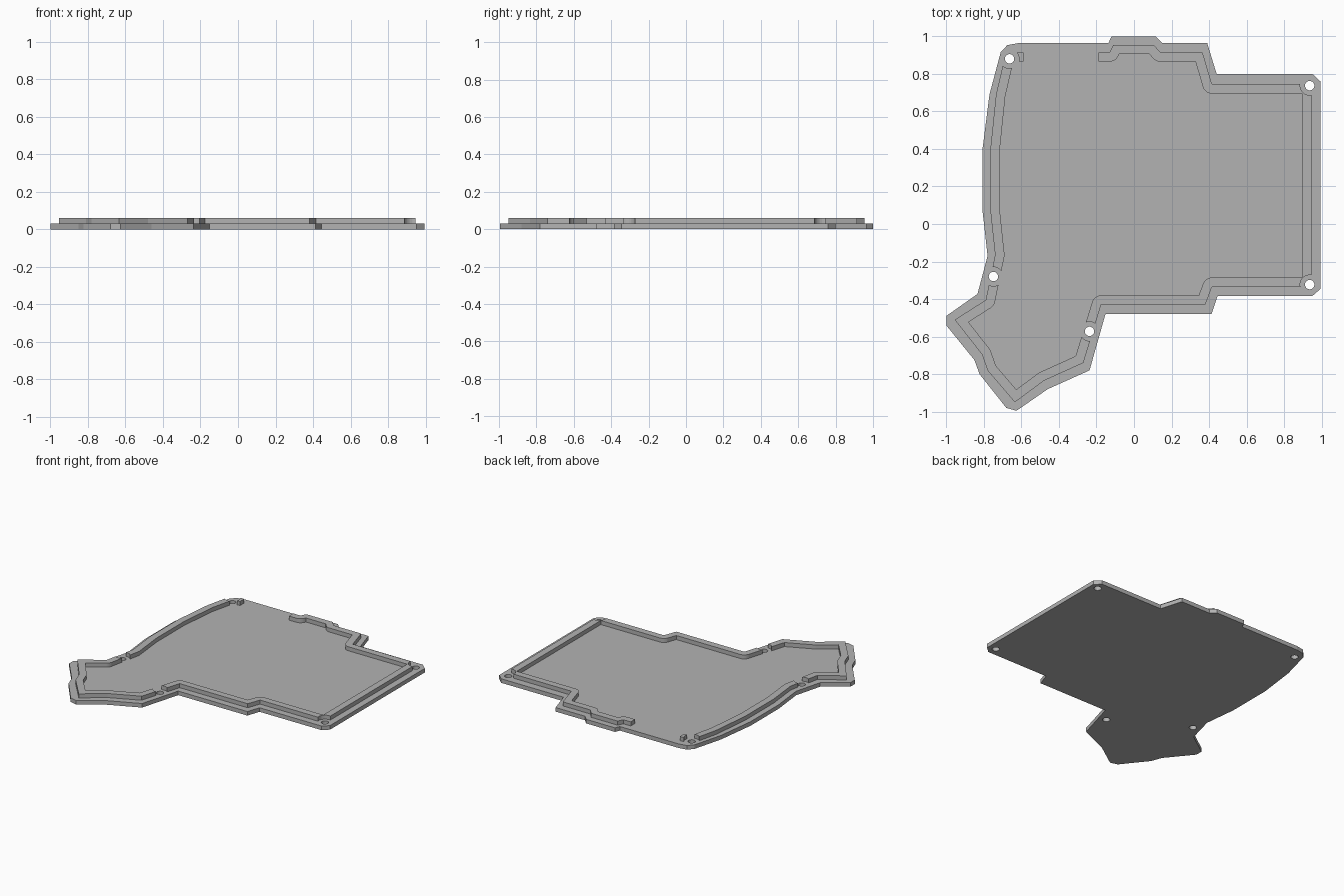
import bpy
import bmesh
from math import cos, sin, pi, atan2
from mathutils import Vector

default_cube = bpy.data.objects.get("Cube")
if default_cube:
    bpy.data.objects.remove(default_cube, do_unlink=True)

PLATE_TOP = 0.03
RIM_TOP = 0.06
RIM_WIDTH = 0.05
HOLE_RADIUS = 0.025
CLEARANCE_RADIUS = 0.051


def points(*pairs):
    """Turn hundredths of a unit into vectors."""
    return [Vector(pair) / 100 for pair in pairs]


def make_material(name, value):
    material = bpy.data.materials.new(name)
    material.use_nodes = True
    colour = (value, value, value, 1)
    material.diffuse_color = colour
    material.node_tree.nodes["Principled BSDF"].inputs["Base Color"].default_value = colour
    return material


def add_prisms(name, polygons, bottom, top, material=None):
    """Extrude each closed polygon straight up from bottom to top."""
    bm = bmesh.new()
    for polygon in polygons:
        base = bm.faces.new([bm.verts.new((p.x, p.y, bottom)) for p in polygon])
        result = bmesh.ops.extrude_face_region(bm, geom=[base], use_keep_orig=True)
        for item in result["geom"]:
            if isinstance(item, bmesh.types.BMVert):
                item.co.z = top
    bmesh.ops.recalc_face_normals(bm, faces=bm.faces[:])
    mesh = bpy.data.meshes.new(name)
    bm.to_mesh(mesh)
    bm.free()
    if material:
        mesh.materials.append(material)
    obj = bpy.data.objects.new(name, mesh)
    bpy.context.collection.objects.link(obj)
    return obj


def circle(centre, radius, sides=32):
    return [centre + radius * Vector((cos(2 * pi * i / sides), sin(2 * pi * i / sides)))
            for i in range(sides)]


def offset_left(path, distance, steps=6):
    """Offset an open path to its left, rounding corners that turn right."""
    result = []
    normals = [(b - a).normalized().orthogonal() for a, b in zip(path, path[1:])]
    result.append(path[0] + normals[0] * distance)
    for corner, before, after in zip(path[1:-1], normals, normals[1:]):
        turn = atan2(before.cross(after), before.dot(after))
        if turn < 0:
            start = atan2(before.y, before.x)
            for i in range(steps + 1):
                angle = start + turn * i / steps
                result.append(corner + distance * Vector((cos(angle), sin(angle))))
        else:
            result.append(corner + (before + after) * distance / (1 + before.dot(after)))
    result.append(path[-1] + normals[-1] * distance)
    return result


def cut_circles(obj, centres, radius):
    """Cut round openings through an object and discard the cutter."""
    cutter = add_prisms("round_cutter", [circle(c, radius) for c in centres], -1, 1)
    cutter.hide_render = True
    modifier = obj.modifiers.new("round_openings", "BOOLEAN")
    modifier.operation = "DIFFERENCE"
    modifier.solver = "EXACT"
    modifier.object = cutter
    bpy.context.view_layer.objects.active = obj
    bpy.ops.object.modifier_apply(modifier=modifier.name)
    bpy.data.objects.remove(cutter, do_unlink=True)


# Plate outline, counter-clockwise from the back left corner
plate_outline = points(
    (-61.5, 96.4), (-67.5, 95.3), (-71, 91.6), (-77, 69), (-80.7, 40),
    (-80.7, 7), (-78, -17), (-83.4, -37.3), (-100, -49), (-100, -54),
    (-85, -72.5), (-82.3, -80), (-68, -98), (-62.6, -99.5), (-46, -88),
    (-23.7, -78), (-15.2, -48), (41.3, -48), (44.5, -38.4), (95, -38.4),
    (99.3, -34.6), (99.3, 76), (95, 80), (44, 80), (39, 96.4),
    (15, 96.4), (11.5, 100), (-12, 100), (-13.6, 96.4))

# Outer edge of the raised rim, open along the back
rim_edge = points(
    (-59, 91.5), (-67, 91.5), (-70, 84), (-73.5, 69), (-76.5, 40),
    (-76.5, 7), (-74, -16.5), (-79, -40.5), (-95.5, -51), (-81, -69.5),
    (-78, -78), (-63.5, -95), (-48, -83.5), (-27, -74), (-17.5, -43),
    (38, -43), (41.5, -33.5), (94.5, -33.5), (94.5, 74.5), (41.5, 74.5),
    (36.5, 91.5), (14, 91.5), (10.5, 95.5), (-11, 95.5), (-13, 91.5),
    (-19, 91.5))

screw_holes = points(
    (-66.3, 88), (93.6, 73.7), (93.6, -32.3), (-74.9, -28), (-23.7, -57.2))

grey = make_material("plain_grey", 0.45)

# Flat base plate with screw holes
base_plate = add_prisms("base_plate", [plate_outline], 0, PLATE_TOP, grey)
cut_circles(base_plate, screw_holes, HOLE_RADIUS)

# Raised rim, interrupted around every screw hole
rim_outline = rim_edge + offset_left(rim_edge, RIM_WIDTH)[::-1]
raised_rim = add_prisms("raised_rim", [rim_outline], PLATE_TOP, RIM_TOP, grey)
cut_circles(raised_rim, screw_holes, CLEARANCE_RADIUS)
